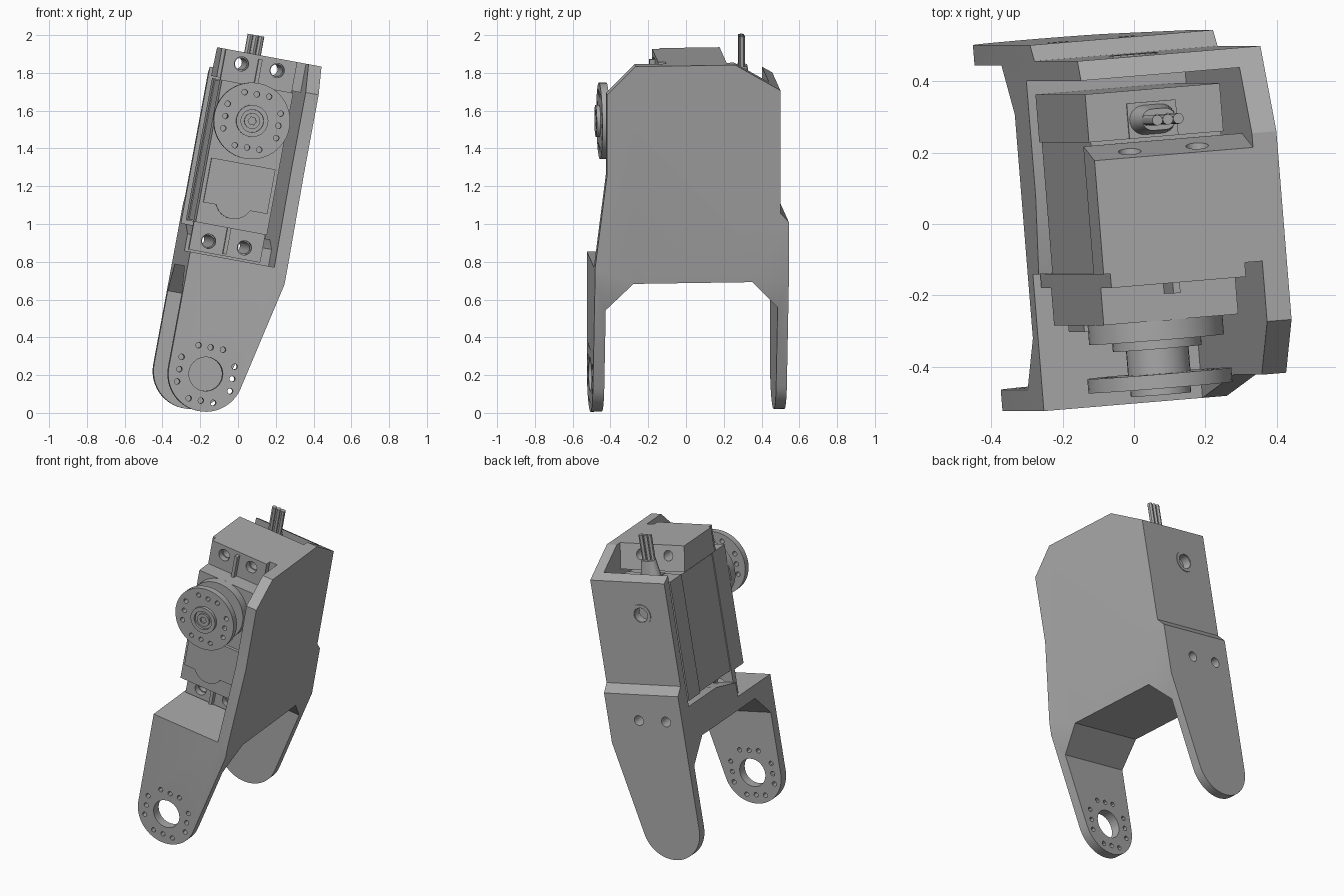
import bpy, bmesh, math
from mathutils import Matrix

cube = bpy.data.objects.get("Cube")
if cube:
    bpy.data.objects.remove(cube)

grey = bpy.data.materials.new("plain grey")
grey.use_nodes = True
grey.diffuse_color = (0.4, 0.4, 0.4, 1)
grey.node_tree.nodes["Principled BSDF"].inputs["Base Color"].default_value = (0.4, 0.4, 0.4, 1)

# The whole assembly leans sideways and is turned slightly
POSE = (Matrix.Translation((0, 0, 1)) @ Matrix.Rotation(math.radians(10.5), 4, 'Y')
        @ Matrix.Rotation(math.radians(4.7), 4, 'Z'))
AXIS_X, LEG_Z, HORN_Z = -0.064, -0.812, 0.55
SCREW_X = (-0.15, 0.043)


def prism(name, points, axis, lo, hi, top_scale=1):
    """Extrude a 2D outline along one axis."""
    place = {'x': lambda p, q, t: (t, p, q), 'y': lambda p, q, t: (p, t, q),
             'z': lambda p, q, t: (p, q, t)}[axis]
    mid = [sum(c) / len(points) for c in zip(*points)]
    end = [[m + (c - m) * top_scale for c, m in zip(p, mid)] for p in points]
    bm = bmesh.new()
    a = [bm.verts.new(place(*p, lo)) for p in points]
    b = [bm.verts.new(place(*p, hi)) for p in end]
    bm.faces.new(a)
    bm.faces.new(b)
    for i in range(len(a)):
        j = (i + 1) % len(a)
        bm.faces.new((a[i], a[j], b[j], b[i]))
    bmesh.ops.recalc_face_normals(bm, faces=bm.faces)
    mesh = bpy.data.meshes.new(name)
    bm.to_mesh(mesh)
    bm.free()
    mesh.materials.append(grey)
    ob = bpy.data.objects.new(name, mesh)
    bpy.context.collection.objects.link(ob)
    ob.matrix_world = POSE
    return ob


def box(name, x, y, z):
    return prism(name, [(x[0], z[0]), (x[1], z[0]), (x[1], z[1]), (x[0], z[1])], 'y', *y)


def arc(cx, cy, r, start=0, end=360, n=32):
    steps = n if end - start == 360 else n - 1
    return [(cx + r * math.cos(math.radians(start + (end - start) * i / steps)),
             cy + r * math.sin(math.radians(start + (end - start) * i / steps))) for i in range(n)]


def disc(name, x, z, r, y0, y1, n=32):
    return prism(name, arc(x, z, r, n=n), 'y', y0, y1)


def combine(ob, others, operation='DIFFERENCE'):
    for other in others:
        mod = ob.modifiers.new("cut", 'BOOLEAN')
        mod.operation, mod.solver, mod.object = operation, 'EXACT', other
    bpy.context.view_layer.update()
    mesh = bpy.data.meshes.new_from_object(ob.evaluated_get(bpy.context.evaluated_depsgraph_get()))
    ob.modifiers.clear()
    ob.data = mesh
    for other in others:
        bpy.data.objects.remove(other)


def hole_rows(x, z, y0, y1, r=0.015):
    """Twelve small holes, three along each side of a square."""
    spots = [(s, d) for s in (-0.066, 0, 0.066) for d in (0.143, -0.143)]
    spots += [(d, s) for s, d in spots]
    return [disc("hole", x + p, z + q, r, y0, y1, 12) for p, q in spots]


# Bracket: side profile with two legs, trimmed to the front outline
bracket = prism("bracket", [
    (-0.505, -1.1), (-0.505, -0.19), (-0.44, 0.32), (-0.44, 0.75), (-0.29, 0.9), (0.24, 0.9),
    (0.48, 0.76), (0.48, 0.1), (0.525, 0.05), (0.525, -1.1), (0.468, -1.1), (0.468, -0.415),
    (0.33, -0.27), (-0.3, -0.27), (-0.445, -0.415), (-0.445, -1.1)], 'x', -0.5, 0.5)
outline = prism("outline", arc(AXIS_X, LEG_Z, 0.2, -180, -12.4, 24)
                + [(0.26, -0.27), (0.26, 1), (-0.264, 1)], 'y', -0.7, 0.7)
combine(bracket, [outline], 'INTERSECT')

# Servo bay, open to the front and one side, with a lid left on top
bay = prism("bay", [(-0.6, -0.19), (-0.12, -0.19), (-0.12, -0.1), (0.1, -0.05), (0.425, -0.05),
                    (0.425, 1), (0.2, 1), (0.2, 0.9), (0.24, 0.745), (-0.12, 0.745),
                    (-0.12, 1), (-0.6, 1)], 'x', -0.6, 0.19)
combine(bracket, [bay])

# Leg bores, bearing hole and screw holes
holes = hole_rows(AXIS_X, LEG_Z, -0.6, -0.3)
holes += [disc("bore", AXIS_X, LEG_Z, 0.09, -0.6, -0.3), disc("bearing", AXIS_X, HORN_Z, 0.045, 0.3, 0.6)]
for sx in SCREW_X:
    holes.append(disc("screw", sx, -0.118, 0.032, -0.3, 0.7, 20))
    holes.append(disc("screw", sx, 0.837, 0.032, -0.3, 0.7, 20))
combine(bracket, holes)

ring = disc("bearing_ring", AXIS_X, HORN_Z, 0.068, 0.478, 0.484)
combine(ring, [disc("hole", AXIS_X, HORN_Z, 0.048, 0.4, 0.6)])

# Servo case in three stacked sections
L, R = -0.245, 0.14
box("servo_lower_case", (L, R), (0.25, 0.385), (-0.03, 0.735))
box("servo_middle_case", (L + 0.006, R - 0.006), (-0.12, 0.25), (-0.024, 0.729))
box("servo_upper_case", (L, R), (-0.265, -0.12), (-0.03, 0.735))
box("servo_label_plate", (L + 0.02, R - 0.02), (-0.285, -0.265), (0.08, 0.32))
disc("idler_bump", AXIS_X, 0.12, 0.1, -0.278, -0.265)

# Mounting flange with screw holes and stiffening ribs
flange = box("servo_flange", (L, R), (-0.16, -0.12), (-0.18, 0.9))
combine(flange, [disc("hole", sx, sz, 0.038, -0.3, 0, 20) for sx in SCREW_X for sz in (-0.118, 0.837)])
for z in ((-0.17, -0.03), (0.735, 0.88)):
    box("flange_rib", (AXIS_X - 0.002, AXIS_X + 0.018), (-0.19, -0.16), z)

# Output shaft and horn
disc("gear_cover", AXIS_X, HORN_Z, 0.19, -0.32, -0.265, 48)
disc("shaft_collar", AXIS_X, HORN_Z, 0.125, -0.345, -0.32)
disc("shaft", AXIS_X, HORN_Z, 0.088, -0.42, -0.345)
horn = disc("horn", AXIS_X, HORN_Z, 0.203, -0.455, -0.415, 48)
combine(horn, hole_rows(AXIS_X, HORN_Z, -0.5, -0.41))
hub = disc("horn_hub", AXIS_X, HORN_Z, 0.085, -0.475, -0.455)
combine(hub, [disc("hole", AXIS_X, HORN_Z, 0.06, -0.5, -0.46)])
spline = disc("shaft_spline", AXIS_X, HORN_Z, 0.042, -0.472, -0.455, 24)
combine(spline, [disc("hole", AXIS_X, HORN_Z, 0.022, -0.5, -0.46, 6)])

# Cable outlet: pad, tapered grommet and three wires
prism("cable_pad", [(-0.13, 0.25), (0.01, 0.25), (0.01, 0.35), (-0.13, 0.35)], 'z', 0.73, 0.742)
grommet = arc(-0.085, 0.3, 0.042, 90, 270, 12) + arc(-0.035, 0.3, 0.042, -90, 90, 12)
prism("cable_grommet", grommet, 'z', 0.735, 0.84, 0.72)
for i in (-1, 0, 1):
    prism("wire", arc(AXIS_X + 0.03 * i, 0.3, 0.015, n=12), 'z', 0.8, 1.0)

# Round parts shade smoothly, edges stay sharp
for ob in bpy.context.collection.objects:
    if ob.type == 'MESH':
        ob.data.shade_smooth()
        ob.data.set_sharp_from_angle(angle=math.radians(30))
